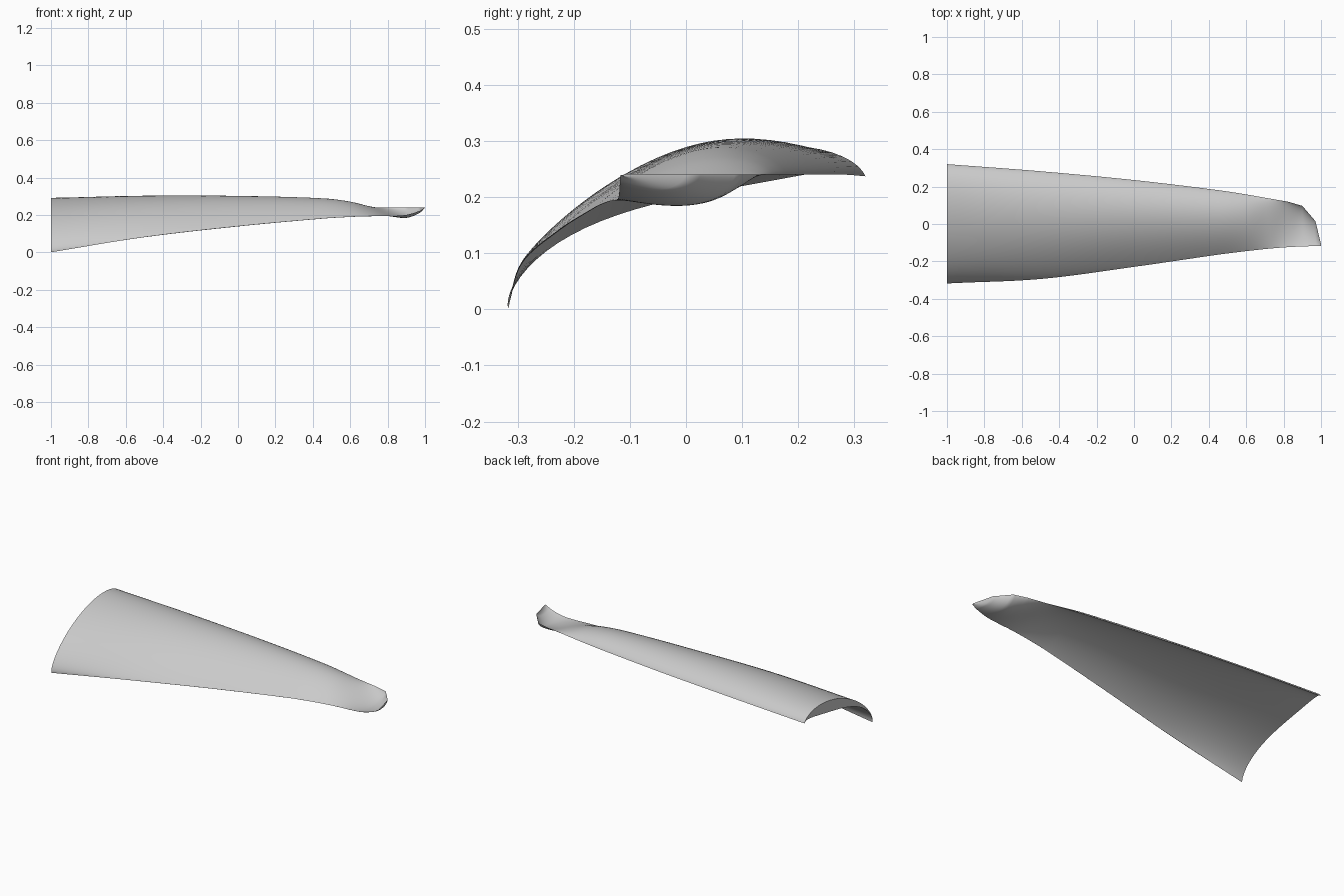
import bpy, bmesh, math
from mathutils import Vector

cube = bpy.data.objects.get("Cube")
if cube:
    bpy.data.objects.remove(cube, do_unlink=True)

grey = bpy.data.materials.new("plain_grey")
grey.use_nodes = True
colour = (0.6, 0.6, 0.6, 1)
grey.diffuse_color = colour
grey.node_tree.nodes["Principled BSDF"].inputs["Base Color"].default_value = colour

# Stations: x, front edge y and z, back edge y and z, arch height, thickness, skew to the back
STATIONS = [
    (-1.0, -.317, .001, .32, .237, .136, .067, 1.08),
    (-.5, -.294, .082, .282, .24, .119, .056, 1.27),
    (0, -.229, .14, .235, .24, .098, .042, 1.35),
    (.45, -.164, .181, .181, .24, .071, .025, 1.35),
    (.6, -.145, .19, .158, .24, .049, .019, 1.35),
    (.72, -.132, .194, .137, .24, .014, .014, 1.3),
    (.82, -.124, .195, .12, .24, -.016, .01, 1.3),
    (.9, -.12, .201, .097, .24, -.03, .008, 1.3),
    (.97, -.118, .222, .015, .24, -.016, .006, 1.2),
    (1.0, -.117, .24, -.108, .241, -.001, .002, 1.0),
]
STEPS, SIDES = 8, 32


def slope(i, k):
    a, b = STATIONS[max(i - 1, 0)], STATIONS[min(i + 1, len(STATIONS) - 1)]
    return (b[k] - a[k]) / (b[0] - a[0])


def blend(i, t):
    """Smooth in-between station; the rounded tip edge stays straight-sided."""
    a, b = STATIONS[i], STATIONS[i + 1]
    d = b[0] - a[0]
    out = [a[0] + d * t]
    for k in range(1, len(a)):
        if k == 3 and a[0] > .7:
            out.append(a[k] + (b[k] - a[k]) * t)
            continue
        out.append((2*t**3 - 3*t*t + 1) * a[k] + (t**3 - 2*t*t + t) * d * slope(i, k)
                   + (3*t*t - 2*t**3) * b[k] + (t**3 - t*t) * d * slope(i + 1, k))
    return out


def hump(s, skew, power):
    """Unit arch over 0..1, its peak pushed to the back by skew."""
    u = s ** skew
    return max(4 * u * (1 - u), 0) ** power


def section(st):
    """Crescent loop: outer arch from front to back, inner arch returning."""
    x, fy, fz, by, bz, height, thick, skew = st
    front, chord = Vector((x, fy, fz)), Vector((0, by - fy, bz - fz))
    normal = Vector((0, -chord.z, chord.y)).normalized()
    outer, inner = [], []
    for j in range(SIDES + 1):
        s = (1 - math.cos(math.pi * j / SIDES)) / 2
        rise = height * hump(s, skew, .53 * skew)
        base = front + chord * s
        outer.append(base + normal * rise)
        if 0 < j < SIDES:
            depth = thick * (.05 + .95 * hump(s, 1.9, .85))
            inner.append(base + normal * (rise - depth))
    return outer + inner[::-1]


# Curved blade with a scooped tip
rows = [blend(i, t / STEPS) for i in range(len(STATIONS) - 1) for t in range(STEPS)]
rows.append(STATIONS[-1])
bm = bmesh.new()
loops = [[bm.verts.new(p) for p in section(st)] for st in rows]
n = len(loops[0])
for a, b in zip(loops, loops[1:]):
    for j in range(n):
        bm.faces.new((a[j], a[(j + 1) % n], b[(j + 1) % n], b[j]))

# End caps, as strips between the outer and inner arch
for loop in (loops[0], loops[-1]):
    bm.faces.new((loop[0], loop[1], loop[-1]))
    for j in range(1, SIDES - 1):
        bm.faces.new((loop[j], loop[j + 1], loop[n - j - 1], loop[n - j]))
    bm.faces.new((loop[SIDES - 1], loop[SIDES], loop[SIDES + 1]))
bmesh.ops.recalc_face_normals(bm, faces=bm.faces)
mesh = bpy.data.meshes.new("curved_blade")
bm.to_mesh(mesh)
bm.free()
mesh.materials.append(grey)
blade = bpy.data.objects.new("curved_blade", mesh)
bpy.context.collection.objects.link(blade)
bpy.ops.object.select_all(action='DESELECT')
blade.select_set(True)
bpy.context.view_layer.objects.active = blade
bpy.ops.object.shade_smooth_by_angle(angle=math.radians(40))
